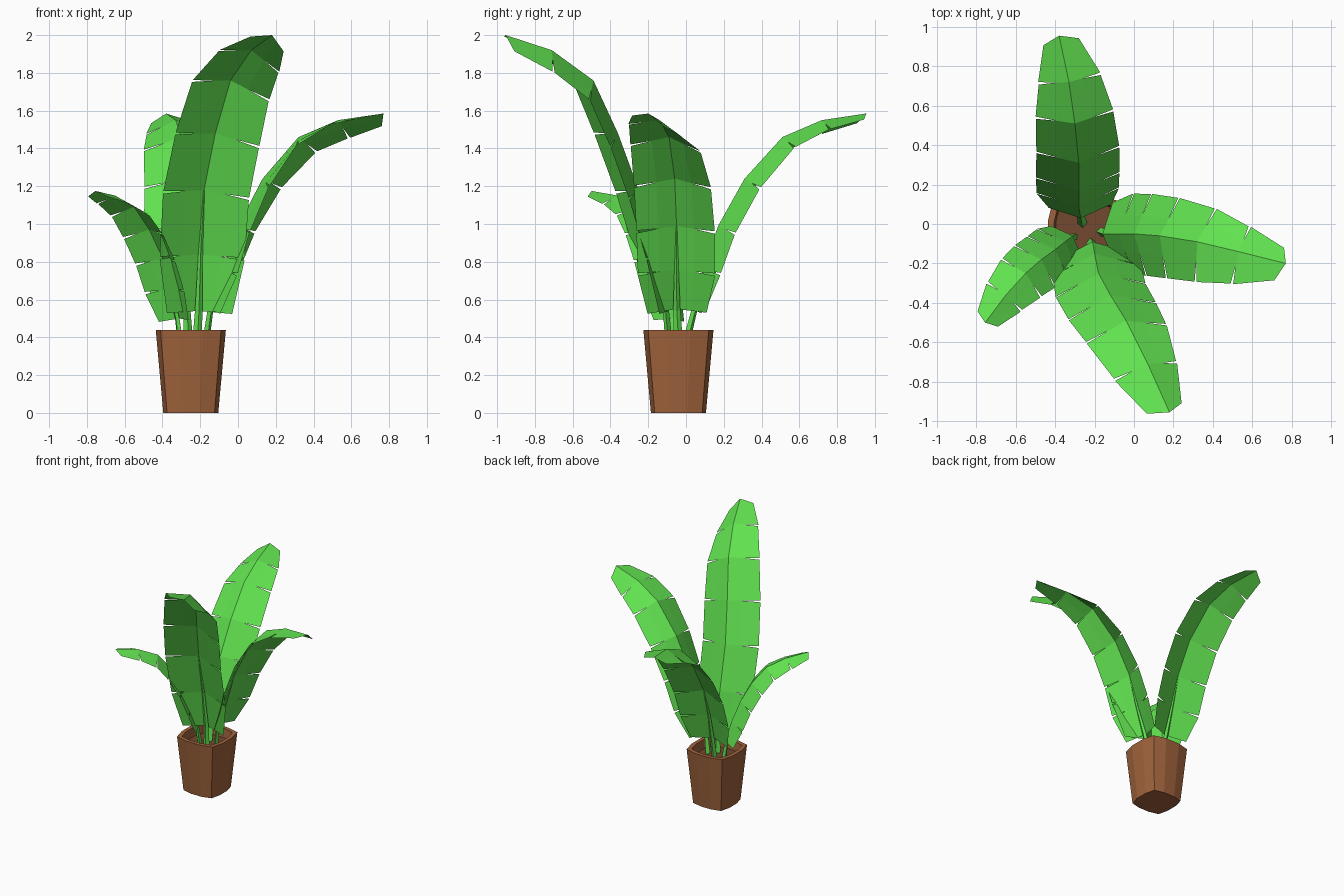
import bpy, bmesh, math
from mathutils import Vector as V

if "Cube" in bpy.data.objects:
    bpy.data.objects.remove(bpy.data.objects["Cube"])

def material(name, rgb):
    m = bpy.data.materials.new(name)
    m.diffuse_color = (*rgb, 1)
    m.use_nodes = True
    m.node_tree.nodes["Principled BSDF"].inputs["Base Color"].default_value = m.diffuse_color
    return m

GREEN = material("leaf_green", (0.12, 0.76, 0.08))
BROWN = material("terracotta", (0.35, 0.125, 0.045))
SOIL = material("soil_brown", (0.17, 0.065, 0.03))

def mesh_object(name, verts, faces, mat, fix_normals=True):
    me = bpy.data.meshes.new(name)
    me.from_pydata([tuple(v) for v in verts], [], faces)
    bm = bmesh.new()
    bm.from_mesh(me)
    bmesh.ops.remove_doubles(bm, verts=bm.verts, dist=0.0005)
    if fix_normals:
        bmesh.ops.recalc_face_normals(bm, faces=bm.faces)
    bm.to_mesh(me)
    bm.free()
    me.materials.append(mat)
    ob = bpy.data.objects.new(name, me)
    bpy.context.collection.objects.link(ob)
    return ob

def bridge(rings, n):
    return [(r * n + i, r * n + (i + 1) % n, (r + 1) * n + (i + 1) % n, (r + 1) * n + i)
            for r in range(rings - 1) for i in range(n)]

# Pot: square plan with gently bulging sides
PLAN = []
for k in range(4):
    a = k * math.pi / 2
    for x, y in ((-0.157, -0.157), (-0.06, -0.182), (0.06, -0.182)):
        PLAN.append((x * math.cos(a) - y * math.sin(a), x * math.sin(a) + y * math.cos(a)))

def plan_ring(scale, z):
    return [V((-0.25 + x * scale, -0.04 + y * scale, z)) for x, y in PLAN]

pot_rings = [plan_ring(0.8, 0), plan_ring(1.02, 0.44), plan_ring(0.85, 0.44), plan_ring(0.8, 0.36)]
mesh_object("pot", sum(pot_rings, []), bridge(4, 12) + [tuple(range(12))], BROWN)
mesh_object("soil", plan_ring(0.81, 0.37), [tuple(range(12))], SOIL, False)

WIDTHS = (0.17, 0.222, 0.226, 0.224, 0.21, 0.17, 0.098)   # half widths, base to tip
DROOP, NOTCH, GAP = 0.4, 0.45, 0.007

def leaf(name, rib, side0, side1, size, root):
    rib = [V(p) for p in rib]
    n = len(rib)
    frames = []
    for i, p in enumerate(rib):
        t = (rib[min(i + 1, n - 1)] - rib[max(i - 1, 0)]).normalized()
        s = V(side0).lerp(V(side1), i / (n - 1))
        s = (s - t * s.dot(t)).normalized()
        up = s.cross(t)
        if up.z < 0:
            up = -up
        frames.append((p, t, s, up))

    def edge(i, sgn, frac, slide):
        p, t, s, up = frames[i]
        w = WIDTHS[i] * size * frac
        back = 0.04 * size * frac if i == n - 1 else 0
        return p + s * (sgn * w) - up * (DROOP * w) + t * (slide - back)

    # Blade: folded segments split by wedge-shaped slits
    verts, faces = [], []
    for i in range(n - 1):
        for sgn in (-1, 1):
            g0 = GAP if i > 0 else 0
            g1 = GAP if i < n - 2 else 0
            b = len(verts)
            verts += [rib[i], edge(i, sgn, NOTCH, 0), edge(i, sgn, 1, g0),
                      edge(i + 1, sgn, 1, -g1), edge(i + 1, sgn, NOTCH, 0), rib[i + 1]]
            for q in ((0, 1, 4, 5), (1, 2, 3, 4)):
                a, c, d = (verts[b + k] for k in q[:3])
                if (c - a).cross(d - a).dot(frames[i][3]) < 0:
                    q = q[::-1]
                faces.append(tuple(b + k for k in q))
    mesh_object(name + "_blade", verts, faces, GREEN, False)

    # Stem: four-sided taper from the soil, ending under the lower blade
    verts = []
    for i, p in enumerate([V(root)] + rib[:3]):
        _, t, s, up = frames[max(i - 1, 0)]
        r = (0.025, 0.02, 0.012, 0.003)[i] * (0.5 + 0.5 * size)
        c = p - up * r
        verts += [c + s * r, c + up * r, c - s * r, c - up * r * 0.6]
    mesh_object(name + "_stem", verts,
                bridge(4, 4) + [(0, 1, 2, 3), (12, 13, 14, 15)], GREEN)

leaf("front_leaf",
     [(-.21, -.09, .54), (-.2, -.15, .84), (-.18, -.25, 1.18), (-.12, -.36, 1.48),
      (-.04, -.49, 1.76), (.07, -.71, 1.92), (.18, -.955, 2.0)],
     (1, .1, -.02), (.89, .33, -.42), 1.02, (-.22, -.07, .37))
leaf("back_leaf",
     [(-.27, .03, .55), (-.28, .09, .76), (-.28, .17, .99), (-.28, .31, 1.24),
      (-.3, .51, 1.46), (-.33, .72, 1.55), (-.38, .955, 1.585)],
     (.98, .05, 0), (.98, .17, .1), 0.94, (-.26, -.02, .37))
leaf("right_leaf",
     [(-.16, -.05, .55), (-.08, -.05, .76), (0, -.05, .99), (.13, -.06, 1.24),
      (.32, -.09, 1.46), (.53, -.14, 1.55), (.77, -.2, 1.585)],
     (.05, -1, 0), (-.15, -1, .35), 0.92, (-.19, -.04, .37))
leaf("left_leaf",
     [(-.31, -.06, .5), (-.35, -.09, .66), (-.4, -.13, .82), (-.47, -.18, .97),
      (-.55, -.25, 1.09), (-.65, -.36, 1.15), (-.755, -.5, 1.175)],
     (.7, -.7, 0), (.7, -.6, 0), 0.66, (-.29, -.05, .37))
